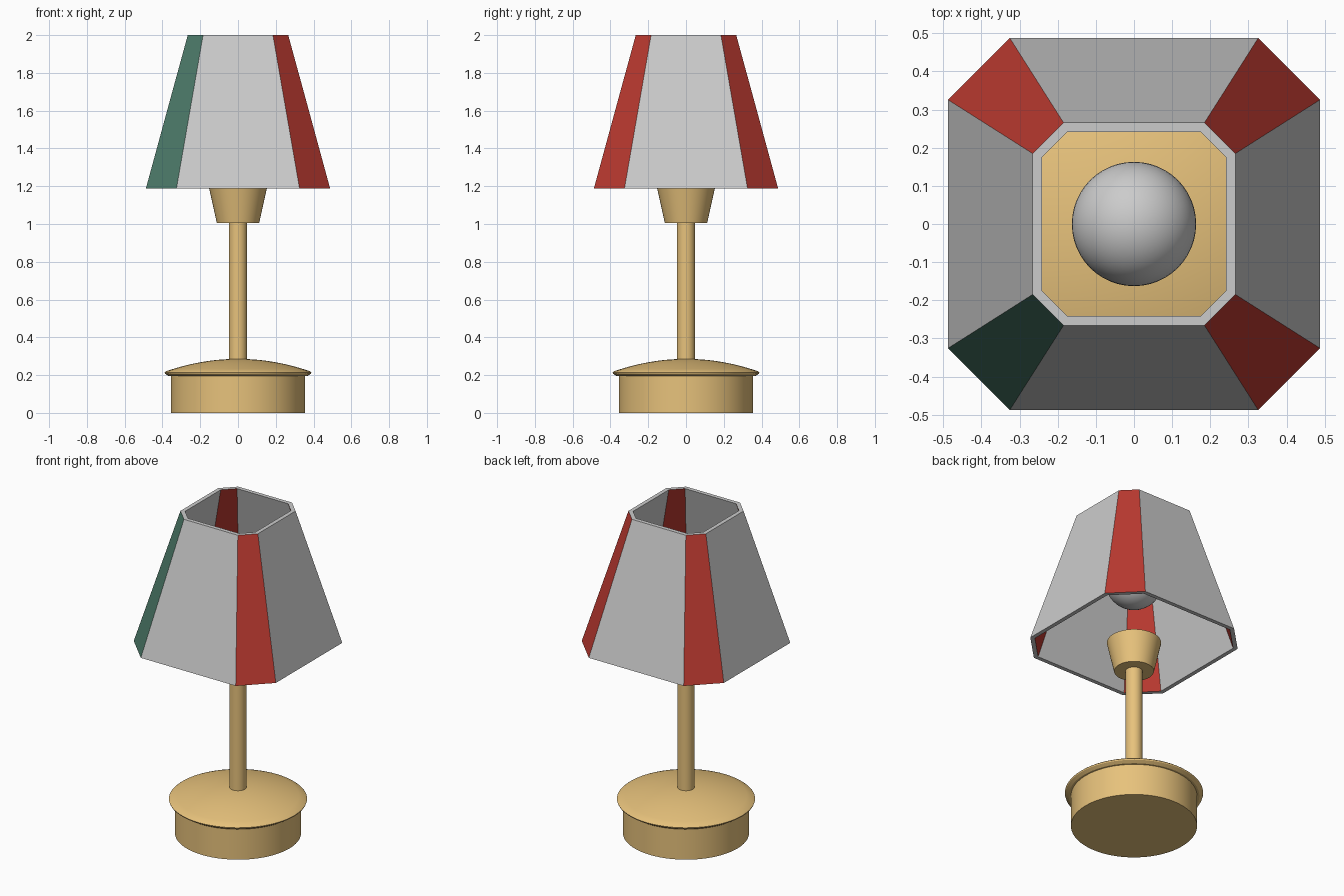
import bpy, bmesh, math

if "Cube" in bpy.data.objects:
    bpy.data.objects.remove(bpy.data.objects["Cube"])


def material(name, rgb):
    m = bpy.data.materials.new(name)
    m.diffuse_color = (*rgb, 1)
    m.use_nodes = True
    m.node_tree.nodes["Principled BSDF"].inputs["Base Color"].default_value = m.diffuse_color
    return m


brass = material("brass", (0.8, 0.54, 0.2))
red = material("red", (0.5, 0.042, 0.03))
green = material("green", (0.075, 0.2, 0.145))
grey = material("grey", (0.6, 0.6, 0.6))


def finish(bm, name, mats, smooth=False):
    bmesh.ops.recalc_face_normals(bm, faces=bm.faces)
    me = bpy.data.meshes.new(name)
    bm.to_mesh(me)
    bm.free()
    ob = bpy.data.objects.new(name, me)
    bpy.context.collection.objects.link(ob)
    for m in mats:
        me.materials.append(m)
    if smooth:
        bpy.ops.object.select_all(action='DESELECT')
        ob.select_set(True)
        bpy.context.view_layer.objects.active = ob
        bpy.ops.object.shade_smooth_by_angle(angle=math.radians(30))
    return ob


def lathe(name, profile, mat, steps=64):
    """Revolve an (r, z) profile that starts and ends on the z axis."""
    bm = bmesh.new()
    vs = [bm.verts.new((r, 0, z)) for r, z in profile]
    es = [bm.edges.new(p) for p in zip(vs, vs[1:])]
    bmesh.ops.spin(bm, geom=vs + es, axis=(0, 0, 1), cent=(0, 0, 0),
                   angle=math.tau, steps=steps, use_merge=True)
    bmesh.ops.remove_doubles(bm, verts=bm.verts, dist=1e-4)
    return finish(bm, name, [mat], True)


# Base drum and domed lid
lathe("base_drum", [(0, 0), (0.355, 0), (0.355, 0.2), (0, 0.2)], brass)
dome = [(0.382 * i / 10, 0.286 - 0.066 * (i / 10) ** 2) for i in range(11)]
lathe("base_lid", dome + [(0.389, 0.214), (0.386, 0.207), (0.368, 0.195), (0, 0.195)], brass)

# Stem and flared socket
lathe("stem", [(0, 0.27), (0.048, 0.27), (0.048, 1.01), (0, 1.01)], brass, 48)
lathe("socket", [(0, 1.005), (0.112, 1.005), (0.153, 1.19), (0, 1.19)], brass)

# Bulb
bm = bmesh.new()
bmesh.ops.create_uvsphere(bm, u_segments=48, v_segments=24, radius=0.163)
bmesh.ops.translate(bm, verts=bm.verts, vec=(0, 0, 1.59))
finish(bm, "bulb", [grey], True)

# Shade: hollow chamfered-square frustum with coloured corner panels
bm = bmesh.new()


def ring(a, b, z):
    pts = [(a, -b), (a, b), (b, a), (-b, a), (-a, b), (-a, -b), (-b, -a), (b, -a)]
    return [bm.verts.new((x, y, z)) for x, y in pts]


rings = [ring(0.488, 0.326, 1.187), ring(0.266, 0.185, 2.0),
         ring(0.241, 0.175, 2.0), ring(0.463, 0.316, 1.187)]
for k in range(4):
    lo, hi = rings[k], rings[(k + 1) % 4]
    for i in range(8):
        j = (i + 1) % 8
        f = bm.faces.new((lo[i], lo[j], hi[j], hi[i]))
        if k in (0, 2) and i % 2:
            # front-left outer panel is green, other corners red
            f.material_index = 2 if (k == 0 and i == 5) else 1
finish(bm, "shade", [grey, red, green])
